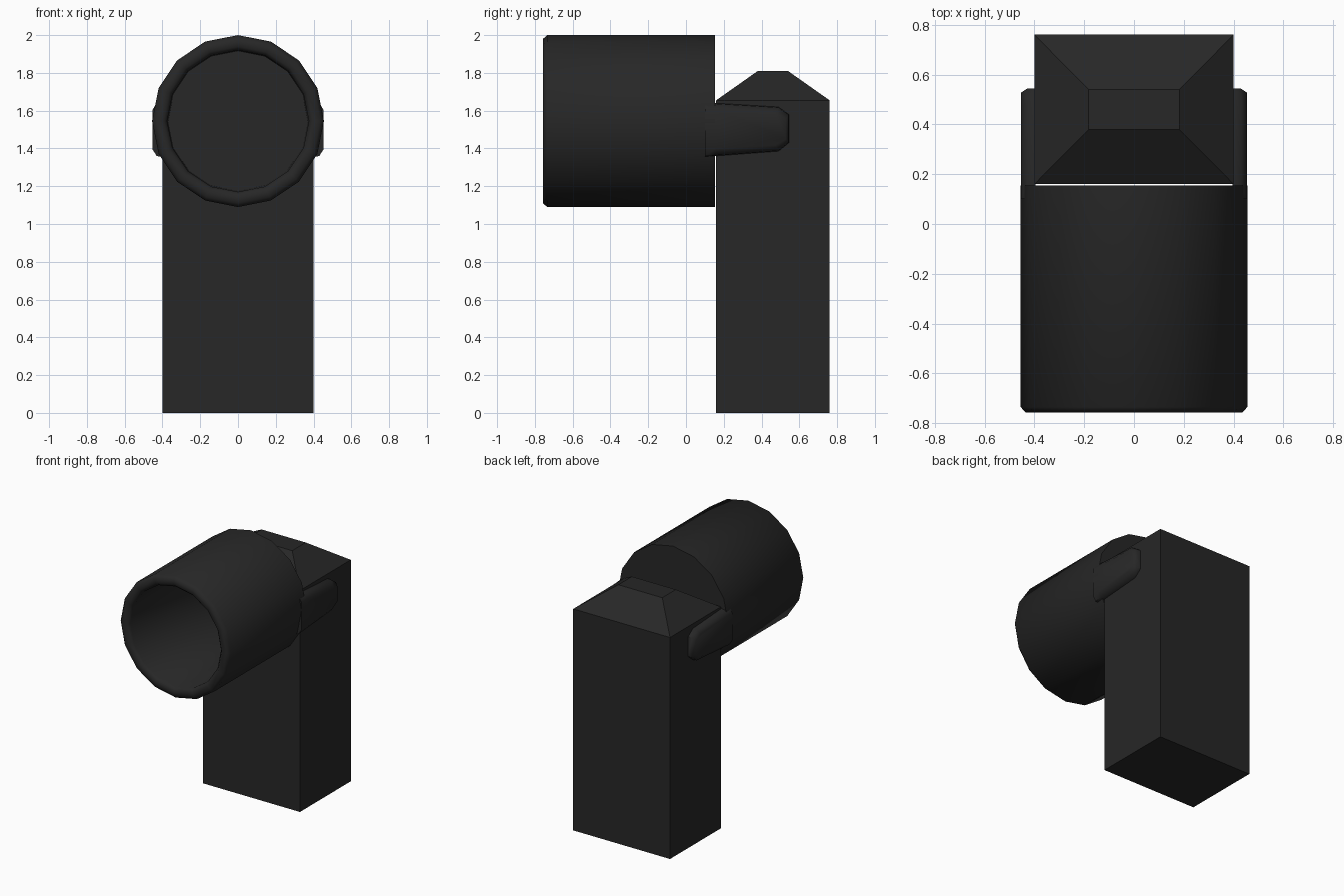
import bpy, bmesh, math

if "Cube" in bpy.data.objects:
    bpy.data.objects.remove(bpy.data.objects["Cube"])

black = bpy.data.materials.new("matte_black")
black.diffuse_color = (0.02, 0.02, 0.02, 1)
black.use_nodes = True
black.node_tree.nodes["Principled BSDF"].inputs["Base Color"].default_value = black.diffuse_color


def make_object(name, bm, smooth=None):
    bmesh.ops.recalc_face_normals(bm, faces=bm.faces)
    mesh = bpy.data.meshes.new(name)
    bm.to_mesh(mesh)
    bm.free()
    mesh.materials.append(black)
    obj = bpy.data.objects.new(name, mesh)
    bpy.context.collection.objects.link(obj)
    if smooth:
        bpy.ops.object.select_all(action='DESELECT')
        obj.select_set(True)
        bpy.context.view_layer.objects.active = obj
        bpy.ops.object.shade_smooth_by_angle(angle=math.radians(smooth))
    return obj


def loft(bm, rings):
    """Skin a list of equal-length point rings and cap both ends."""
    loops = [[bm.verts.new(p) for p in ring] for ring in rings]
    n = len(loops[0])
    for a, b in zip(loops, loops[1:]):
        for i in range(n):
            j = (i + 1) % n
            bm.faces.new((a[i], a[j], b[j], b[i]))
    bm.faces.new(loops[0])
    bm.faces.new(loops[-1])


def rectangle(hx, hy, z):
    y = 0.46
    return [(-hx, y - hy, z), (hx, y - hy, z), (hx, y + hy, z), (-hx, y + hy, z)]


# Rectangular post with a hipped top
bm = bmesh.new()
loft(bm, [rectangle(0.4, 0.3, 0), rectangle(0.4, 0.3, 1.655), rectangle(0.182, 0.08, 1.81)])
make_object("post", bm)


# Hollow barrel: closed back, rounded front rim, blind bore
def circle(radius, y, sides=16):
    return [(radius * math.cos(2 * math.pi * i / sides), y,
             1.545 + radius * math.sin(2 * math.pi * i / sides)) for i in range(sides)]


bm = bmesh.new()
loft(bm, [circle(r, y) for r, y in [
    (0.455, 0.154), (0.455, -0.735), (0.435, -0.757), (0.395, -0.757),
    (0.375, -0.735), (0.37, 0.08)]])
make_object("barrel", bm, 50)

# Rounded side arms that clasp the post
arm = [(0.10, 1.355), (0.16, 1.36), (0.49, 1.385), (0.545, 1.43),
       (0.545, 1.58), (0.49, 1.62), (0.16, 1.64), (0.10, 1.645)]
for side, name in ((-1, "left_arm"), (1, "right_arm")):
    bm = bmesh.new()
    rings = []
    for x, s in ((0.395, 1.0), (0.43, 0.97), (0.453, 0.72)):
        rings.append([(side * x, y - (1 - s) * 0.06 * (y > 0.4), 1.5 + (z - 1.5) * s)
                      for y, z in arm])
    loft(bm, rings)
    make_object(name, bm, 50)
